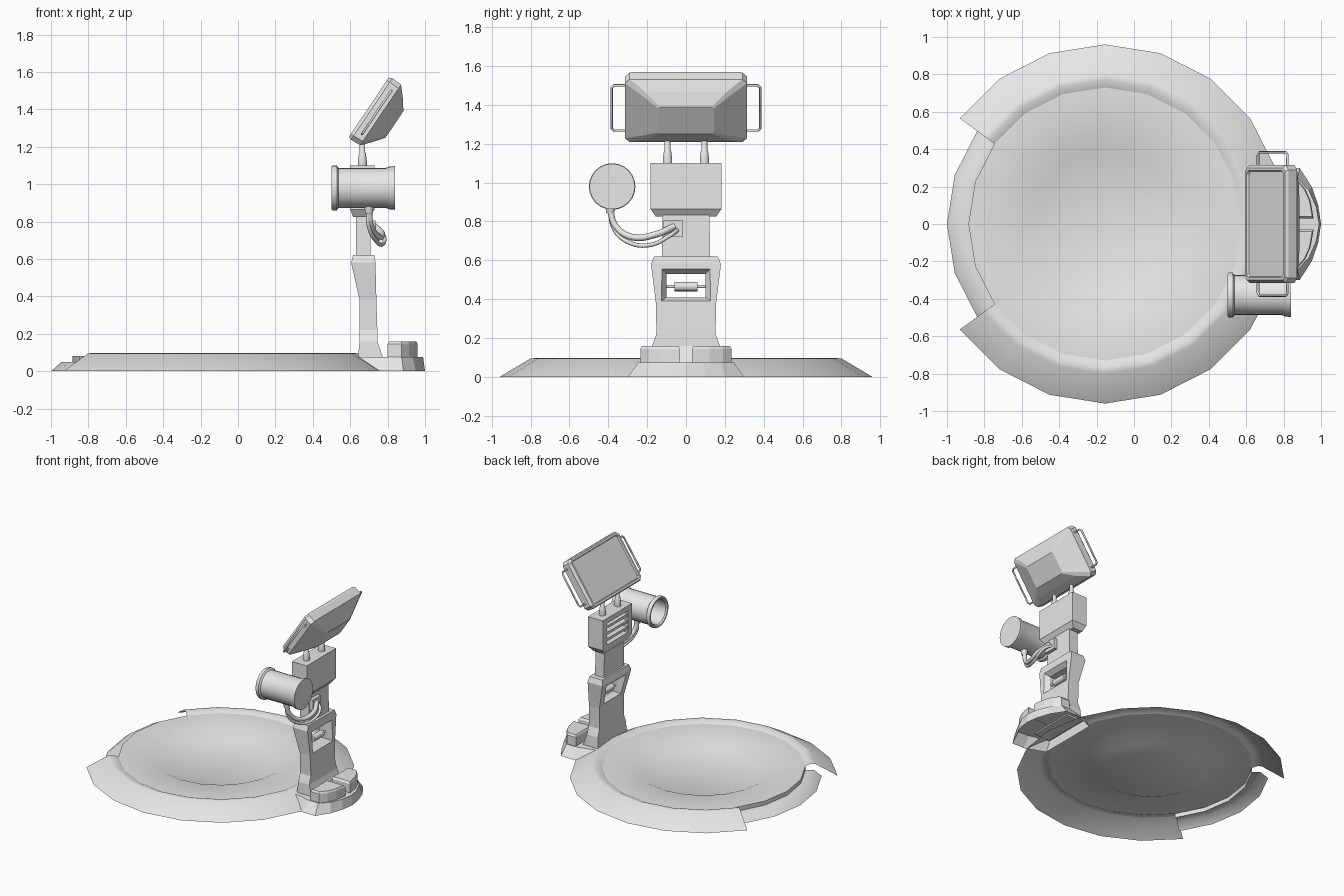
import bpy, bmesh
from math import sin, cos, radians, pi
from mathutils import Vector

cube = bpy.data.objects.get("Cube")
if cube:
    bpy.data.objects.remove(cube, do_unlink=True)

grey = bpy.data.materials.new("light_grey")
grey.use_nodes = True
grey.diffuse_color = (0.8, 0.8, 0.8, 1)
grey.node_tree.nodes["Principled BSDF"].inputs["Base Color"].default_value = (0.8, 0.8, 0.8, 1)


def finish(name, bm, smooth=0, shell=False):
    """Turn a bmesh into a named object; open shells are made to face up."""
    bmesh.ops.recalc_face_normals(bm, faces=bm.faces)
    if shell and sum(f.normal.z * f.calc_area() for f in bm.faces) < 0:
        bmesh.ops.reverse_faces(bm, faces=bm.faces)
    mesh = bpy.data.meshes.new(name)
    bm.to_mesh(mesh)
    bm.free()
    mesh.materials.append(grey)
    ob = bpy.data.objects.new(name, mesh)
    bpy.context.collection.objects.link(ob)
    if smooth:
        bpy.ops.object.select_all(action="DESELECT")
        ob.select_set(True)
        bpy.context.view_layer.objects.active = ob
        bpy.ops.object.shade_smooth_by_angle(angle=radians(smooth))
    return ob


def loft(name, sections, ring=True, caps=(True, True), smooth=0, shell=False):
    """Skin a list of matching cross-sections."""
    bm = bmesh.new()
    rows = [[bm.verts.new(p) for p in s] for s in sections]
    n = len(rows[0])
    for a, b in zip(rows, rows[1:]):
        for i in range(n if ring else n - 1):
            j = (i + 1) % n
            bm.faces.new((a[i], a[j], b[j], b[i]))
    if caps[0]:
        bm.faces.new(rows[0])
    if caps[1]:
        bm.faces.new(rows[-1])
    return finish(name, bm, smooth, shell)


def box(name, x, y, z):
    rect = lambda h: [(x[0], y[0], h), (x[1], y[0], h), (x[1], y[1], h), (x[0], y[1], h)]
    return loft(name, [rect(z[0]), rect(z[1])])


def tower(name, levels):
    """Rectangular stack from (height, back x, front x, half width)."""
    return loft(name, [[(a, -w, z), (b, -w, z), (b, w, z), (a, w, z)] for z, a, b, w in levels])


def lathe(name, centre, axis, profile, sides=16, smooth=40):
    """Round part from (distance along axis, radius)."""
    c, d = Vector(centre), Vector(axis)
    u = d.orthogonal().normalized()
    v = d.cross(u)
    angles = [2 * pi * i / sides for i in range(sides)]
    return loft(name, [[c + d * t + (u * cos(a) + v * sin(a)) * r for a in angles]
                       for t, r in profile], smooth=smooth)


def tube(name, points, radius, poly=False):
    curve = bpy.data.curves.new(name, "CURVE")
    curve.dimensions = "3D"
    curve.bevel_depth = radius
    curve.bevel_resolution = 1 if poly else 2
    curve.resolution_u = 6
    curve.use_fill_caps = True
    s = curve.splines.new("POLY" if poly else "BEZIER")
    pts = s.points if poly else s.bezier_points
    pts.add(len(points) - 1)
    for p, co in zip(pts, points):
        if poly:
            p.co = (*co, 1)
        else:
            p.co = co
            p.handle_left_type = p.handle_right_type = "AUTO"
    curve.materials.append(grey)
    ob = bpy.data.objects.new(name, curve)
    bpy.context.collection.objects.link(ob)


def cut(target, cutter):
    cutter.hide_render = True
    mod = target.modifiers.new("opening", "BOOLEAN")
    mod.object = cutter
    mod.solver = "EXACT"
    bpy.context.view_layer.objects.active = target
    bpy.ops.object.select_all(action="DESELECT")
    target.select_set(True)
    bpy.ops.object.modifier_apply(modifier=mod.name)
    bpy.data.objects.remove(cutter, do_unlink=True)


# Round platform: dished plate, sloping rim, lower step in the gap of the rim
STEP = 18


def sweep(name, profile, first, last, cap=False):
    full = last - first == 20
    steps = range(first, last if full else last + 1)
    loft(name, [[(-0.155 + r * cos(radians(STEP * k)), r * sin(radians(STEP * k)), z)
                 for k in steps] for r, z in profile],
         ring=full, caps=(False, cap), smooth=50, shell=True)


sweep("platform_plate", [(0.73, 0.08), (0.49, 0.08), (0.39, 0.035)], 0, 20, cap=True)
sweep("platform_rim", [(0.96, 0), (0.80, 0.095), (0.77, 0.097), (0.73, 0.08)], -8, 8)
sweep("platform_step", [(0.845, 0), (0.79, 0.048), (0.73, 0.048), (0.73, 0.08)], 8, 12)

# Foot under the column, hollow below
half_low = [(0.62, 0.24), (0.78, 0.3), (0.885, 0.3), (0.95, 0.2), (0.985, 0.1)]
half_top = [(0.62, 0.2), (0.78, 0.24), (0.875, 0.245), (0.935, 0.18), (0.975, 0.09)]


def outline(half, tip, z):
    return ([(x, -y, z) for x, y in half] + [(tip, 0, z)]
            + [(x, y, z) for x, y in reversed(half)])


loft("foot", [outline(half_low, 1.0, 0), outline(half_top, 0.99, 0.075)], caps=(False, True))

# Two pedals on the foot
pad = [(0.8, 0.03), (0.96, 0.03), (0.945, 0.12), (0.915, 0.19), (0.875, 0.235), (0.8, 0.235)]
for side, label in ((1, "left"), (-1, "right")):
    loft("pedal_" + label,
         [[(0.88 + (x - 0.88) * k, side * (0.13 + (y - 0.13) * k), z) for x, y in pad]
          for z, k in ((0.07, 1), (0.145, 1), (0.16, 0.9))])

# Lower column with a window and a roller in it
column = tower("lower_column", [
    (0.06, 0.64, 0.78, 0.18), (0.16, 0.65, 0.745, 0.175), (0.22, 0.65, 0.745, 0.152),
    (0.38, 0.65, 0.74, 0.155), (0.58, 0.605, 0.735, 0.18), (0.62, 0.615, 0.73, 0.165)])
window = loft("window_cutter", [[(x, -w, low), (x, w, low), (x, w, top), (x, -w, top)]
                                for x, w, low, top in ((0.55, 0.15, 0.37, 0.59),
                                                       (0.66, 0.1, 0.41, 0.53),
                                                       (0.70, 0.1, 0.41, 0.53),
                                                       (0.76, 0.14, 0.38, 0.575))])
cut(column, window)
lathe("roller", (0.69, 0, 0.465), (0, 1, 0),
      [(-0.11, 0.008), (-0.06, 0.008), (-0.06, 0.025), (0.06, 0.025), (0.06, 0.008), (0.11, 0.008)], 10)

# Neck and upper box with a barred recess
tower("neck", [(0.6, 0.63, 0.71, 0.125), (0.86, 0.63, 0.705, 0.12)])
upper = tower("upper_box", [(0.825, 0.615, 0.7, 0.155), (0.865, 0.6, 0.73, 0.183),
                            (1.1, 0.6, 0.73, 0.183)])
cut(upper, box("recess_cutter", (0.5, 0.65), (-0.13, 0.13), (0.89, 1.06)))
for i in range(3):
    z = 0.925 + 0.05 * i
    box("recess_bar_%d" % (i + 1), (0.605, 0.655), (-0.13, 0.13), (z - 0.01, z + 0.01))

# Posts between box and screen
for y, label in ((0.095, "left"), (-0.095, "right")):
    lathe("post_" + label, (0.665, y, 1.09), (0, 0, 1),
          [(0, 0.025), (0.03, 0.025), (0.075, 0.019), (0.08, 0.015), (0.17, 0.015)], 12)

# Tilted screen in its own frame: across, up the slope, backwards
up, back, mid = Vector((0.56, 0, 0.83)), Vector((0.83, 0, -0.56)), Vector((0.70, 0, 1.412))


def tilt(u, v, w):
    return mid + Vector((0, u, 0)) + up * v + back * w


def octagon(w, u, v, c):
    return [tilt(a, b, w) for a, b in ((u - c, -v), (u, c - v), (u, v - c), (u - c, v),
                                       (c - u, v), (-u, v - c), (-u, c - v), (c - u, -v))]


loft("screen_housing", [octagon(*s) for s in (
    (0.012, 0.28, 0.17, 0.015), (0.0, 0.285, 0.175, 0.015), (0.0, 0.3, 0.19, 0.02),
    (0.018, 0.315, 0.198, 0.025), (0.075, 0.315, 0.195, 0.025), (0.12, 0.228, 0.145, 0.02),
    (0.165, 0.145, 0.085, 0.01))])
for s, label in ((1, "left"), (-1, "right")):
    tube("handle_" + label, [tilt(s * 0.3, -0.14, 0.05), tilt(s * 0.37, -0.14, 0.05),
                             tilt(s * 0.383, -0.125, 0.05), tilt(s * 0.383, 0.125, 0.05),
                             tilt(s * 0.37, 0.14, 0.05), tilt(s * 0.3, 0.14, 0.05)], 0.007, True)

# Side lamp, open at one end
lathe("lamp", (0, -0.38, 0.98), (1, 0, 0),
      [(0.8, 0.09), (0.51, 0.095), (0.5, 0.105), (0.5, 0.115), (0.507, 0.12), (0.528, 0.12),
       (0.538, 0.107), (0.79, 0.107), (0.81, 0.115), (0.84, 0.117)], 24)

# Cables from lamp to socket
box("socket", (0.70, 0.735), (-0.115, -0.015), (0.72, 0.805))
lathe("cable_collar", (0.70, -0.39, 0.84), (0, 0, 1), [(0, 0.02), (0.05, 0.028)], 12)
tube("upper_cable", [(0.70, -0.39, 0.86), (0.71, -0.365, 0.78), (0.745, -0.28, 0.72),
                     (0.77, -0.15, 0.735), (0.73, -0.06, 0.775)], 0.017)
tube("lower_cable", [(0.695, -0.39, 0.86), (0.70, -0.375, 0.77), (0.74, -0.3, 0.695),
                     (0.775, -0.18, 0.68), (0.775, -0.08, 0.73), (0.73, -0.045, 0.755)], 0.011)
